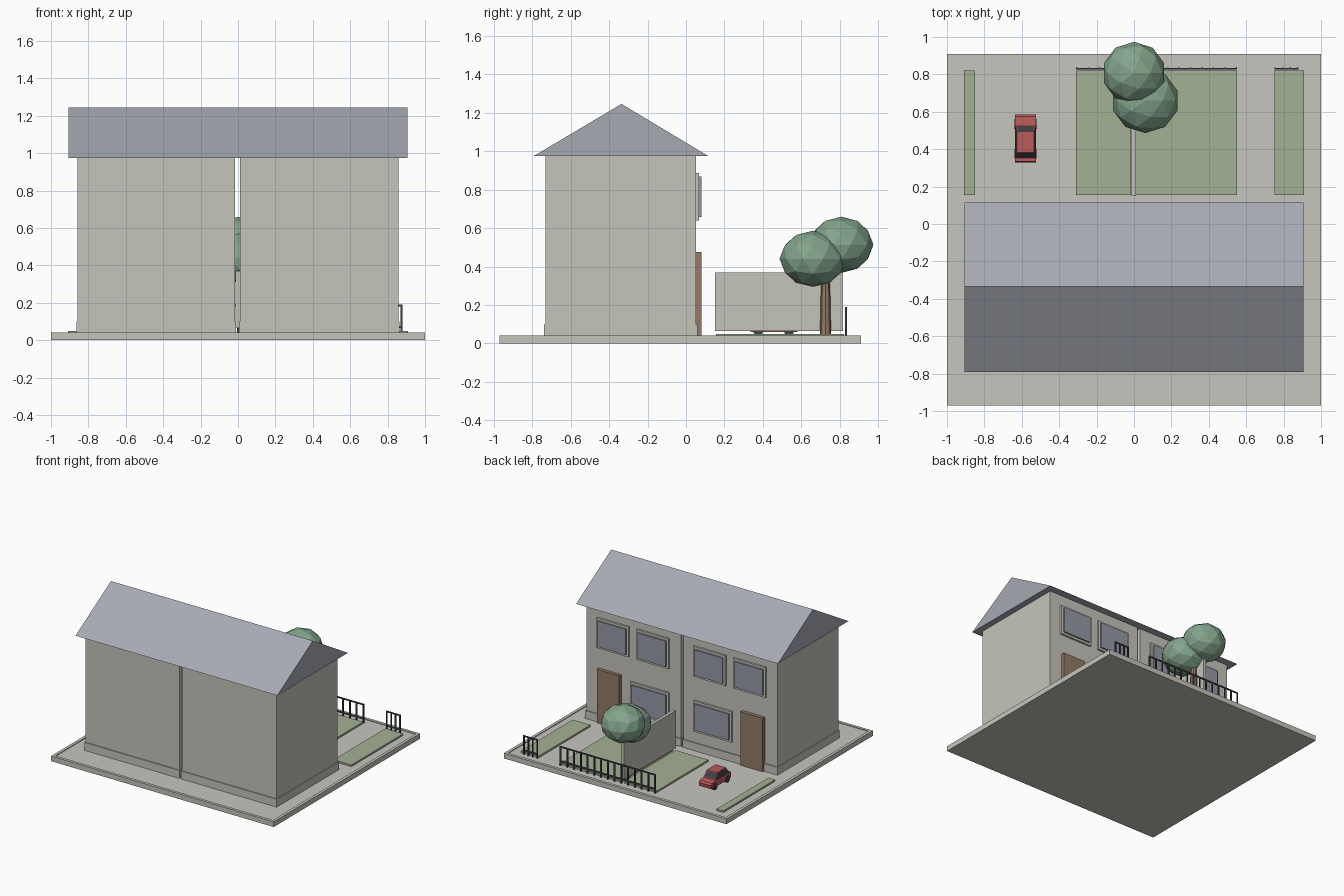
import bpy, bmesh, math
from mathutils import Matrix, Vector

if "Cube" in bpy.data.objects:
    bpy.data.objects.remove(bpy.data.objects["Cube"], do_unlink=True)


def material(name, r, g, b):
    """Flat material from 0-255 screen colour, stored linear."""
    col = [((c / 255 + 0.055) / 1.055) ** 2.4 for c in (r, g, b)] + [1]
    m = bpy.data.materials.new(name)
    m.use_nodes = True
    m.diffuse_color = col
    m.node_tree.nodes["Principled BSDF"].inputs["Base Color"].default_value = col
    return m


STONE = material("warm grey wall", 197, 196, 187)
PAVING = material("pale paving", 198, 197, 190)
ROOF = material("slate roof", 167, 170, 180)
GRASS = material("grass", 163, 177, 148)
LEAF = material("leaf green", 132, 165, 140)
WOOD = material("brown wood", 146, 123, 103)
GLASS = material("window glass", 150, 154, 167)
RED = material("car red", 186, 90, 92)
DARK = material("dark metal", 66, 68, 72)


def finish(name, bm, *mats):
    bmesh.ops.recalc_face_normals(bm, faces=bm.faces)
    me = bpy.data.meshes.new(name)
    bm.to_mesh(me)
    bm.free()
    for m in mats:
        me.materials.append(m)
    ob = bpy.data.objects.new(name, me)
    bpy.context.collection.objects.link(ob)
    return ob


def add_box(bm, x, y, z):
    """Box from (min, max) pairs."""
    lo, hi = Vector((x[0], y[0], z[0])), Vector((x[1], y[1], z[1]))
    mat = Matrix.Translation((lo + hi) / 2) @ Matrix.Diagonal((*(hi - lo), 1))
    return bmesh.ops.create_cube(bm, size=1, matrix=mat)["verts"]


def box(name, mat, x, y, z):
    bm = bmesh.new()
    add_box(bm, x, y, z)
    return finish(name, bm, mat)


def prism(name, mats, profile, x0, x1):
    """Extrude a (y, z) profile along x."""
    bm = bmesh.new()
    face = bm.faces.new([bm.verts.new((x0, y, z)) for y, z in profile])
    new = bmesh.ops.extrude_face_region(bm, geom=[face])["geom"]
    bmesh.ops.translate(bm, vec=(x1 - x0, 0, 0),
                        verts=[v for v in new if isinstance(v, bmesh.types.BMVert)])
    return finish(name, bm, *mats)


def mirrored(x, side):
    return tuple(sorted((x[0] * side, x[1] * side)))


# Ground slab with a shallow recess inside its rim
bm = bmesh.new()
add_box(bm, (-1, 1), (-0.97, 0.91), (0, 0.042))
bm.faces.ensure_lookup_table()
top = max(bm.faces, key=lambda f: f.calc_center_median().z)
bmesh.ops.inset_region(bm, faces=[top], thickness=0.033)
new = bmesh.ops.extrude_face_region(bm, geom=[top])["geom"]
bmesh.ops.translate(bm, vec=(0, 0, -0.006),
                    verts=[v for v in new if isinstance(v, bmesh.types.BMVert)])
if top.is_valid:
    bmesh.ops.delete(bm, geom=[top], context="FACES_ONLY")
bm.normal_update()
for f in bm.faces:
    c = f.calc_center_median()
    if 0.03 < c.z < 0.04 and abs(c.x) < 0.5 and abs(c.y) < 0.5:
        f.material_index = 1
finish("ground_slab", bm, STONE, PAVING)

# Lawns
for i, x in enumerate([(-0.91, -0.85), (-0.31, -0.015), (0.01, 0.55), (0.75, 0.91)]):
    box(f"lawn_{i + 1}", GRASS, x, (0.155, 0.82), (0.035, 0.05))

# Pair of houses: plinth, walls, door and windows on the garden side
for side, tag in ((1, "left"), (-1, "right")):
    inner = 0.01 if side > 0 else 0.015
    box(f"{tag}_walls", STONE, mirrored((inner, 0.857), side), (-0.73, 0.052), (0.035, 0.975))
    box(f"{tag}_plinth", STONE, mirrored((inner - 0.005, 0.864), side),
        (-0.738, 0.06), (0.035, 0.1))
    box(f"{tag}_door", WOOD, mirrored((0.545, 0.745), side), (0.04, 0.08), (0.04, 0.475))
    windows = {"upper_outer": ((0.47, 0.76), (0.64, 0.885)),
               "upper_inner": ((0.11, 0.4), (0.64, 0.885)),
               "lower": ((0.11, 0.455), (0.195, 0.445))}
    for name, (x, z) in windows.items():
        box(f"{tag}_{name}_frame", STONE, mirrored(x, side), (0.04, 0.068), z)
        box(f"{tag}_{name}_glass", GLASS, mirrored((x[0] + 0.018, x[1] - 0.018), side),
            (0.06, 0.08), (z[0] + 0.018, z[1] - 0.018))

# Shared gable roof
prism("roof", [ROOF], [(-0.79, 0.975), (0.115, 0.975), (-0.335, 1.245)], -0.907, 0.907)

# Garden dividing wall
box("garden_wall", STONE, (-0.014, 0.011), (0.15, 0.815), (0.065, 0.37))


# Railings
def railing(name, x0, x1, bars):
    bm = bmesh.new()
    w = 0.005
    for z in (0.065, 0.18):
        add_box(bm, (x0, x1), (0.827, 0.835), (z, z + 0.01))
    for i in range(bars):
        x = x0 + w + (x1 - x0 - 2 * w) * i / (bars - 1)
        add_box(bm, (x - w, x + w), (0.826, 0.836), (0.036, 0.19))
    finish(name, bm, DARK)


railing("long_railing", -0.31, 0.55, 15)
railing("short_railing", 0.75, 0.88, 4)

# Tree
bm = bmesh.new()
for z0, z1, r0, r1 in ((0.036, 0.24, 0.029, 0.025), (0.24, 0.45, 0.025, 0.016)):
    bmesh.ops.create_cone(bm, cap_ends=True, segments=8, radius1=r0, radius2=r1, depth=z1 - z0,
                          matrix=Matrix.Translation((0.03, 0.725, (z0 + z1) / 2)))
finish("tree_trunk", bm, WOOD)
crowns = {"upper_crown": ((0, 0.807, 0.513), (0.17, 0.167, 0.146)),
          "lower_crown": ((0.06, 0.66, 0.44), (0.181, 0.174, 0.146))}
for name, (pos, size) in crowns.items():
    bm = bmesh.new()
    bmesh.ops.create_icosphere(bm, subdivisions=2, radius=1,
                               matrix=Matrix.Translation(pos) @ Matrix.Diagonal((*size, 1)))
    finish(name, bm, LEAF)

# Car body and tapered cabin with inset windows
CAR = -0.58
prism("car_body", [RED], [(0.335, 0.06), (0.58, 0.06), (0.585, 0.09), (0.575, 0.104),
                          (0.5, 0.112), (0.335, 0.112), (0.33, 0.09)], CAR - 0.056, CAR + 0.056)
bm = bmesh.new()
for v in add_box(bm, (CAR - 0.054, CAR + 0.054), (0.352, 0.525), (0.11, 0.16)):
    if v.co.z > 0.15:
        v.co.x = CAR + (v.co.x - CAR) * 0.85
        v.co.y += 0.03 if v.co.y < 0.4 else -0.03
bm.normal_update()
sides = [f for f in bm.faces if abs(f.normal.z) < 0.8]
bmesh.ops.inset_individual(bm, faces=sides, thickness=0.008)
for f in sides:
    f.material_index = 1
finish("car_cabin", bm, RED, DARK)

# Car wheels
for sx in (-1, 1):
    for y in (0.375, 0.535):
        bm = bmesh.new()
        bmesh.ops.create_cone(bm, cap_ends=True, segments=12, radius1=0.026, radius2=0.026,
                              depth=0.02, matrix=Matrix.Translation((CAR + sx * 0.05, y, 0.066))
                              @ Matrix.Rotation(math.pi / 2, 4, "Y"))
        finish(f"{'left' if sx > 0 else 'right'}_{'front' if y > 0.45 else 'rear'}_wheel", bm, DARK)
